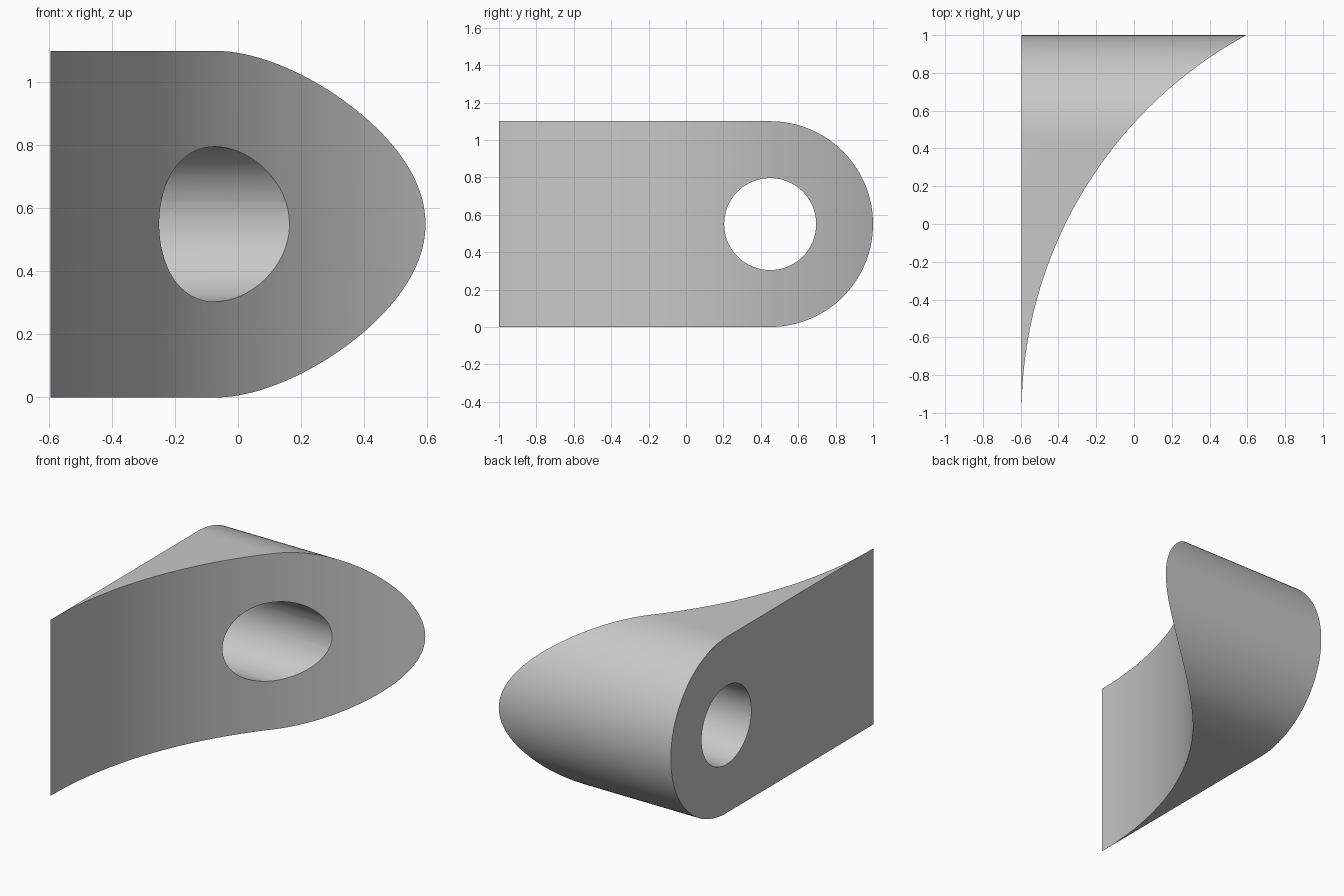
import bpy
import bmesh
from math import asin, cos, pi, sin
from mathutils import Vector

cube = bpy.data.objects.get("Cube")
if cube:
    bpy.data.objects.remove(cube, do_unlink=True)

HALF_X = 0.595
HEIGHT = 1.1
END_R = HEIGHT / 2          # radius of the rounded back end
AXIS_Y = 1 - END_R          # hole and rounded end share this axis
HOLE_R = 0.246
SWEEP_R = ((2 * HALF_X) ** 2 + 4) / (4 * HALF_X)  # arc tangent to the flat side

grey = bpy.data.materials.new("light grey")
grey.use_nodes = True
colour = (0.58, 0.58, 0.58, 1)
grey.diffuse_color = colour
grey.node_tree.nodes["Principled BSDF"].inputs["Base Color"].default_value = colour


def prism(name, points, direction):
    """Extrude a closed outline along a direction."""
    bm = bmesh.new()
    face = bm.faces.new([bm.verts.new(p) for p in points])
    new = bmesh.ops.extrude_face_region(bm, geom=[face])["geom"]
    bmesh.ops.translate(bm, vec=Vector(direction),
                        verts=[v for v in new if isinstance(v, bmesh.types.BMVert)])
    bmesh.ops.recalc_face_normals(bm, faces=bm.faces)
    mesh = bpy.data.meshes.new(name)
    bm.to_mesh(mesh)
    bm.free()
    mesh.materials.append(grey)
    obj = bpy.data.objects.new(name, mesh)
    bpy.context.collection.objects.link(obj)
    return obj


def combine(target, cutter, operation):
    """Apply a boolean and drop the cutter."""
    cutter.hide_render = True
    mod = target.modifiers.new(operation.lower(), 'BOOLEAN')
    mod.object, mod.operation, mod.solver = cutter, operation, 'EXACT'
    bpy.context.view_layer.objects.active = target
    bpy.ops.object.modifier_apply(modifier=mod.name)
    bpy.data.objects.remove(cutter, do_unlink=True)


# Wedge with one flat side and one concave side, a little oversized
steps = 64
end_angle = asin(2.04 / SWEEP_R)
sweep = [(-HALF_X + SWEEP_R * (1 - cos(a)), -1 + SWEEP_R * sin(a), -0.1)
         for a in (end_angle * i / steps for i in range(steps + 1))]
sweep.append((-HALF_X, sweep[-1][1], -0.1))
bracket = prism("curved_bracket", sweep, (0, 0, HEIGHT + 0.2))

# Side outline with the rounded back end
outline = [(-0.8, AXIS_Y + END_R * cos(a), END_R + END_R * sin(a))
           for a in (-pi / 2 + pi * i / steps for i in range(steps + 1))]
outline += [(-0.8, -1.2, HEIGHT), (-0.8, -1.2, 0)]
combine(bracket, prism("outline_cutter", outline, (1.8, 0, 0)), 'INTERSECT')

# Round hole through the thick end
circle = [(-0.8, AXIS_Y + HOLE_R * cos(a), END_R + HOLE_R * sin(a))
          for a in (2 * pi * i / steps for i in range(steps))]
combine(bracket, prism("hole_cutter", circle, (1.8, 0, 0)), 'DIFFERENCE')

bpy.ops.object.select_all(action='DESELECT')
bracket.select_set(True)
bpy.context.view_layer.objects.active = bracket
bpy.ops.object.shade_smooth_by_angle(angle=pi / 6)
